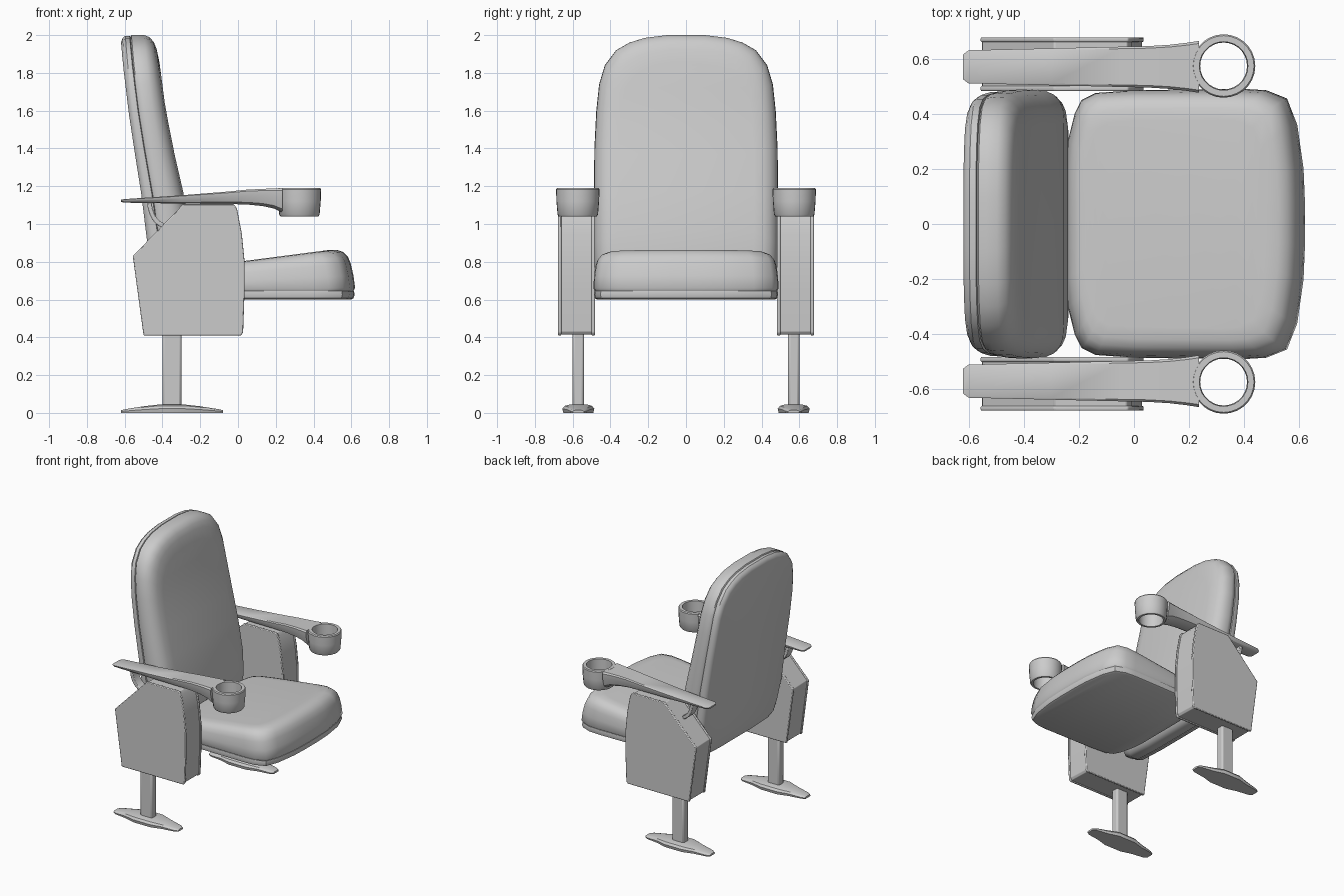
import bpy, bmesh, math
from mathutils import Vector

if "Cube" in bpy.data.objects:
    bpy.data.objects.remove(bpy.data.objects["Cube"])


def finish(name, bm, angle=35, bevel=0):
    bmesh.ops.recalc_face_normals(bm, faces=bm.faces)
    me = bpy.data.meshes.new(name)
    bm.to_mesh(me)
    bm.free()
    ob = bpy.data.objects.new(name, me)
    bpy.context.collection.objects.link(ob)
    bpy.ops.object.select_all(action='DESELECT')
    bpy.context.view_layer.objects.active = ob
    ob.select_set(True)
    if bevel:
        m = ob.modifiers.new("bevel", 'BEVEL')
        m.width, m.segments = bevel, 2
    bpy.ops.object.shade_smooth_by_angle(angle=math.radians(angle))
    return ob


def loft(name, rings, angle=35):
    """Skin equal rings; cap the ends with strips joining mirrored points."""
    bm = bmesh.new()
    vs = [[bm.verts.new(p) for p in r] for r in rings]
    n = len(vs[0])
    for a, b in zip(vs, vs[1:]):
        for i in range(n):
            j = (i + 1) % n
            bm.faces.new((a[i], a[j], b[j], b[i]))
    for r in (vs[0], vs[-1]):
        for i in range(n // 2 - 1):
            bm.faces.new((r[i], r[i + 1], r[n - 2 - i], r[n - 1 - i]))
    return finish(name, bm, angle)


def prism(name, outline, y0, y1, bevel):
    bm = bmesh.new()
    f = bm.faces.new([bm.verts.new((x, y0, z)) for x, z in outline])
    ext = bmesh.ops.extrude_face_region(bm, geom=[f])['geom']
    bmesh.ops.translate(bm, vec=(0, y1 - y0, 0),
                        verts=[v for v in ext if isinstance(v, bmesh.types.BMVert)])
    return finish(name, bm, 35, bevel)


def interp(pts, z):
    z = min(max(z, pts[0][0]), pts[-1][0])
    for (a, xa), (b, xb) in zip(pts, pts[1:]):
        if z <= b:
            return xa + (xb - xa) * (z - a) / (b - a)


def mirrored(half):
    return half + [(-y, c) for y, c in reversed(half)]


# Backrest: outline seen from the front, thickness from two side curves
REAR = [(.6, -.42), (.92, -.483), (1.2, -.517), (1.52, -.57), (1.85, -.61), (2, -.622)]
FRONT = [(.6, -.25), (.75, -.238), (.9, -.242), (1.17, -.29), (1.4, -.343),
         (1.62, -.385), (1.85, -.415), (2, -.43)]
back_half = [(.1, 2), (.22, 1.985), (.3, 1.96), (.37, 1.92), (.43, 1.84), (.46, 1.74),
             (.475, 1.6), (.485, 1.4), (.488, 1.15), (.488, .9), (.48, .72),
             (.46, .64), (.4, .61), (.2, .6)]


def back_ring(t, sy, sz):
    ring = []
    for y, z in mirrored(back_half):
        z = 1.25 + (z - 1.25) * sz
        a, b = interp(REAR, z), interp(FRONT, z)
        ring.append((a + (b - a) * t, y * sy, z))
    return ring


loft("back_shell", [back_ring(*p) for p in (
    (0, .93, .95), (.05, .965, .98), (.13, .985, .995), (.25, .985, .995), (.28, .96, .98))])
loft("back_cushion", [back_ring(*p) for p in (
    (.26, .965, .985), (.3, .99, 1), (.45, 1, 1), (.65, .995, 1), (.8, .96, .985),
    (.9, .91, .95), (.96, .85, .9), (1, .74, .8))], 50)

# Seat: outline seen from above, top slopes up to the front
seat_half = [(.2, -.25), (.3, -.24), (.4, -.215), (.45, -.19), (.475, -.14), (.485, 0),
             (.488, .2), (.49, .4), (.485, .48), (.455, .555), (.36, .592), (.2, .615), (.08, .62)]


def seat_ring(sx, sy, f):
    ring = []
    for y, x in mirrored(seat_half):
        x = .05 + (x - .05) * sx
        top = .805 + (x - .04) * .13
        ring.append((x, y * sy, .645 + f * (top - .645)))
    return ring


loft("seat_cushion", [seat_ring(*p) for p in (
    (.985, .985, 0), (1, 1, .07), (.985, .995, .35), (.96, .98, .62), (.935, .96, .78),
    (.89, .92, .91), (.83, .86, .98), (.75, .77, 1))], 50)
loft("seat_pan", [[(.05 + (x - .05) * s, y * s, z) for y, x in mirrored(seat_half)]
                  for s, z in ((.96, .6), (.985, .607), (.995, .625), (.99, .645), (.97, .65))])

# Side parts, repeated left and right
PANEL = [(-.557, .83), (-.5, .41), (.015, .41), (.027, .425), (.035, .65), (.035, .8),
         (.02, .95), (-.005, 1.08), (-.022, 1.105), (-.29, 1.105)]
CORE = [(-.25 + (x + .25) * .98, .76 + (z - .76) * .985) for x, z in PANEL]
ARM = [(-.62, .045, 1.117, 1.128), (-.6, .06, 1.113, 1.132), (-.3, .067, 1.108, 1.152),
       (-.05, .073, 1.106, 1.172), (.05, .075, 1.103, 1.182), (.13, .08, 1.095, 1.186),
       (.19, .087, 1.082, 1.188), (.235, .094, 1.06, 1.19)]
FOOT = [(-.62, .03, .014), (-.595, .045, .02), (-.5, .06, .035), (-.42, .085, .044),
        (-.28, .085, .044), (-.2, .06, .035), (-.105, .045, .02), (-.08, .03, .014)]

for side, s in (("left", 1), ("right", -1)):
    # Side housing with a thin plate on each face
    prism(side + "_housing", CORE, s * .495, s * .665, .004)
    prism(side + "_outer_plate", PANEL, s * .66, s * .677, .005)
    prism(side + "_inner_plate", PANEL, s * .482, s * .5, .005)

    # Leg and boat-shaped foot
    prism(side + "_leg", [(-.4, .03), (-.3, .03), (-.3, .44), (-.4, .44)],
          s * .54, s * .6, .012)
    loft(side + "_foot", [[(x, s * .57 + y, z) for y, z in mirrored(
        [(.55 * h, t), (.85 * h, t * .85), (h, t * .5), (h * .93, 0)])]
        for x, h, t in FOOT])

    # Armrest beam
    loft(side + "_armrest", [[(x, s * .57 + y, z) for y, z in mirrored(
        [(.9 * h, t), (h, t - .1 * (t - b)), (.97 * h, t - .4 * (t - b)),
         (.8 * h, b + .15 * (t - b)), (.55 * h, b)])] for x, h, b, t in ARM])

    # Open cup holder turned from a closed wall profile
    wall = [(.088, 1.19), (.11, 1.19), (.115, 1.183), (.113, 1.12),
            (.107, 1.05), (.1, 1.04), (.085, 1.04)]
    bm = bmesh.new()
    n = 28
    rings = [[bm.verts.new((.325 + r * math.cos(math.tau * i / n),
                            s * .573 + r * math.sin(math.tau * i / n), z))
              for i in range(n)] for r, z in wall]
    for a, b in zip(rings, rings[1:] + rings[:1]):
        for i in range(n):
            j = (i + 1) % n
            bm.faces.new((a[i], a[j], b[j], b[i]))
    finish(side + "_cup_holder", bm)

    # Curved bracket under the rear of the armrest
    hook = []
    for i in range(9):
        a = math.pi + i / 8 * math.pi / 2.4
        hook.append((-.37 + .11 * math.cos(a), 1.115 + .14 * math.sin(a)))
    inner = [(-.37 + (x + .37) * .78, 1.115 + (z - 1.115) * .82) for x, z in reversed(hook)]
    prism(side + "_bracket", hook + inner, s * .535, s * .605, .004)
